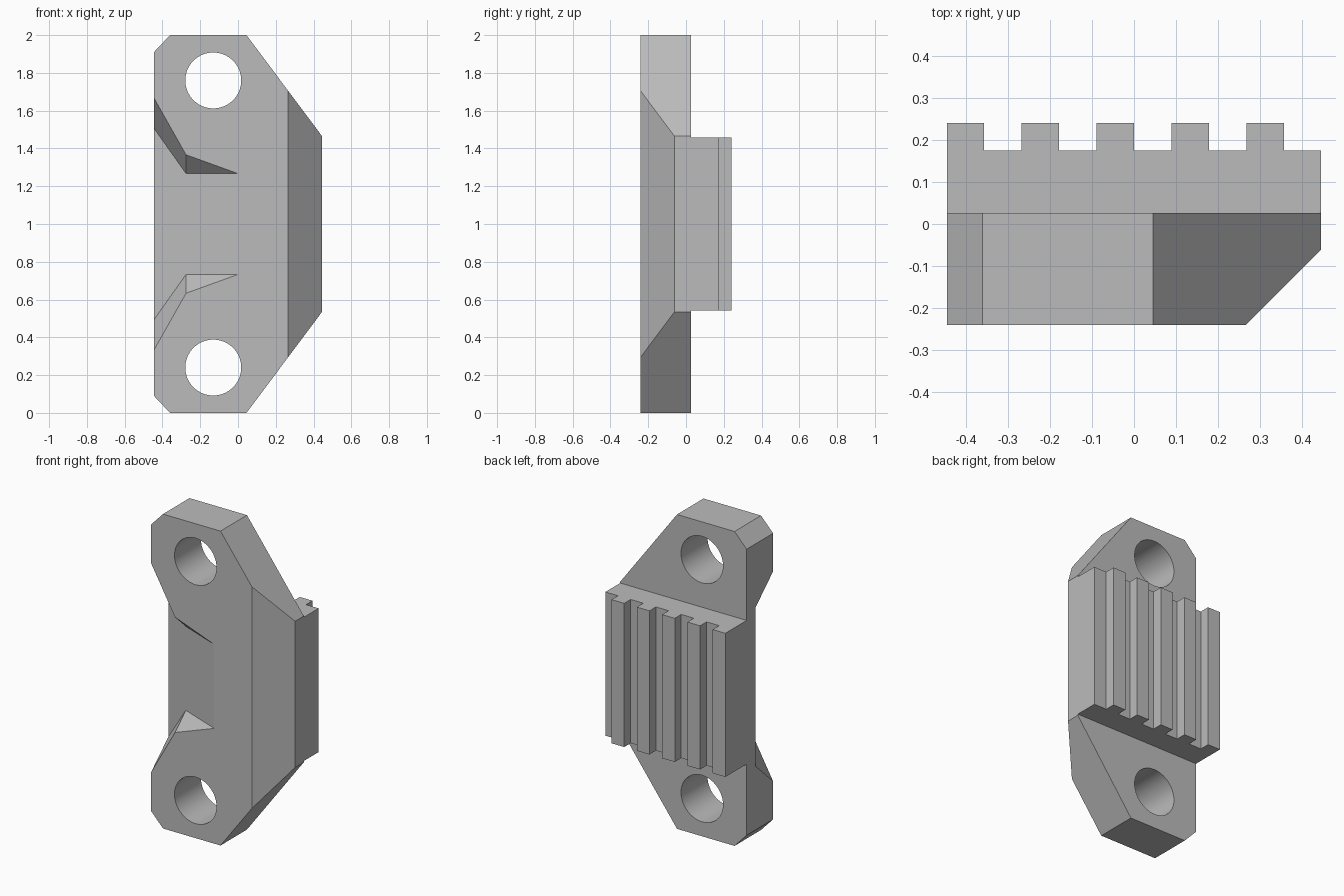
import bpy, bmesh, math
from mathutils import Vector

HALF_W, FRONT, PLATE_BACK = 0.445, -0.24, 0.026

cube = bpy.data.objects.get("Cube")
if cube:
    bpy.data.objects.remove(cube, do_unlink=True)

grey = bpy.data.materials.new("plain grey")
grey.use_nodes = True
colour = (0.5, 0.5, 0.5, 1)
grey.diffuse_color = colour
grey.node_tree.nodes["Principled BSDF"].inputs["Base Color"].default_value = colour


def loft(name, sections):
    """Closed solid through matching rings of points."""
    bm = bmesh.new()
    rings = [[bm.verts.new(p) for p in ring] for ring in sections]
    for a, b in zip(rings, rings[1:]):
        for i in range(len(a)):
            j = (i + 1) % len(a)
            bm.faces.new((a[i], a[j], b[j], b[i]))
    bm.faces.new(rings[0])
    bm.faces.new(rings[-1])
    bmesh.ops.recalc_face_normals(bm, faces=bm.faces)
    mesh = bpy.data.meshes.new(name)
    bm.to_mesh(mesh)
    bm.free()
    mesh.materials.append(grey)
    obj = bpy.data.objects.new(name, mesh)
    bpy.context.collection.objects.link(obj)
    return obj


def boolean(target, tool, operation):
    """Apply a boolean, then drop the tool object."""
    mod = target.modifiers.new(operation.lower(), 'BOOLEAN')
    mod.operation, mod.solver, mod.object = operation, 'EXACT', tool
    bpy.context.view_layer.objects.active = target
    bpy.ops.object.modifier_apply(modifier=mod.name)
    bpy.data.objects.remove(tool, do_unlink=True)


# Plate: half outline mirrored about mid height
lower = [(-HALF_W, 0.09), (-0.36, 0), (0.045, 0), (HALF_W, 0.535)]
outline = lower + [(x, 2 - z) for x, z in reversed(lower)]
body = loft("clamp_body", [[(x, y, z) for x, z in outline] for y in (FRONT, PLATE_BACK)])

# Sloped front edge along the +x side
bm = bmesh.new()
bm.from_mesh(body.data)
cut = bmesh.ops.bisect_plane(bm, geom=bm.verts[:] + bm.edges[:] + bm.faces[:],
                             plane_co=(0.266, FRONT, 0), plane_no=Vector((1, -1, 0)),
                             clear_outer=True)
rim = [e for e in cut["geom_cut"] if isinstance(e, bmesh.types.BMEdge)]
bmesh.ops.contextual_create(bm, geom=rim)
bmesh.ops.recalc_face_normals(bm, faces=bm.faces)
bm.to_mesh(body.data)
bm.free()

# Ribbed back block: five square teeth, the last groove open at +x
pitch = 2 * HALF_W / 5
profile = [(HALF_W, PLATE_BACK), (-HALF_W, PLATE_BACK)]
for i in range(5):
    x0 = -HALF_W + i * pitch
    x1 = x0 + pitch / 2
    profile += [(x0, 0.24), (x1, 0.24), (x1, 0.175), (x0 + pitch, 0.175)]
block = loft("ribbed_block", [[(x, y, z) for x, y in profile] for z in (0.543, 1.457)])
boolean(body, block, 'UNION')


# Flared notch: floor slopes back towards -x, walls lean outwards
def notch_section(x):
    floor_y = FRONT - 0.393 * x
    half = 0.267 + max(0, -0.275 - x) * 1.41
    front_y = FRONT - 0.1
    wide = half + (floor_y - front_y) * 0.92
    return [(x, floor_y, 1 - half), (x, floor_y, 1 + half),
            (x, front_y, 1 + wide), (x, front_y, 1 - wide)]


boolean(body, loft("notch_cutter", [notch_section(x) for x in (0.05, -0.275, -0.55)]), 'DIFFERENCE')

# Bolt holes
for z in (0.24, 1.76):
    bpy.ops.mesh.primitive_cylinder_add(vertices=64, radius=0.148, depth=1,
                                        location=(-0.131, -0.1, z),
                                        rotation=(math.pi / 2, 0, 0))
    drill = bpy.context.object
    drill.data.materials.append(grey)
    boolean(body, drill, 'DIFFERENCE')

# Smooth bores, crisp edges elsewhere
bpy.ops.object.select_all(action='DESELECT')
body.select_set(True)
bpy.context.view_layer.objects.active = body
bpy.ops.object.shade_smooth_by_angle(angle=math.radians(20))
